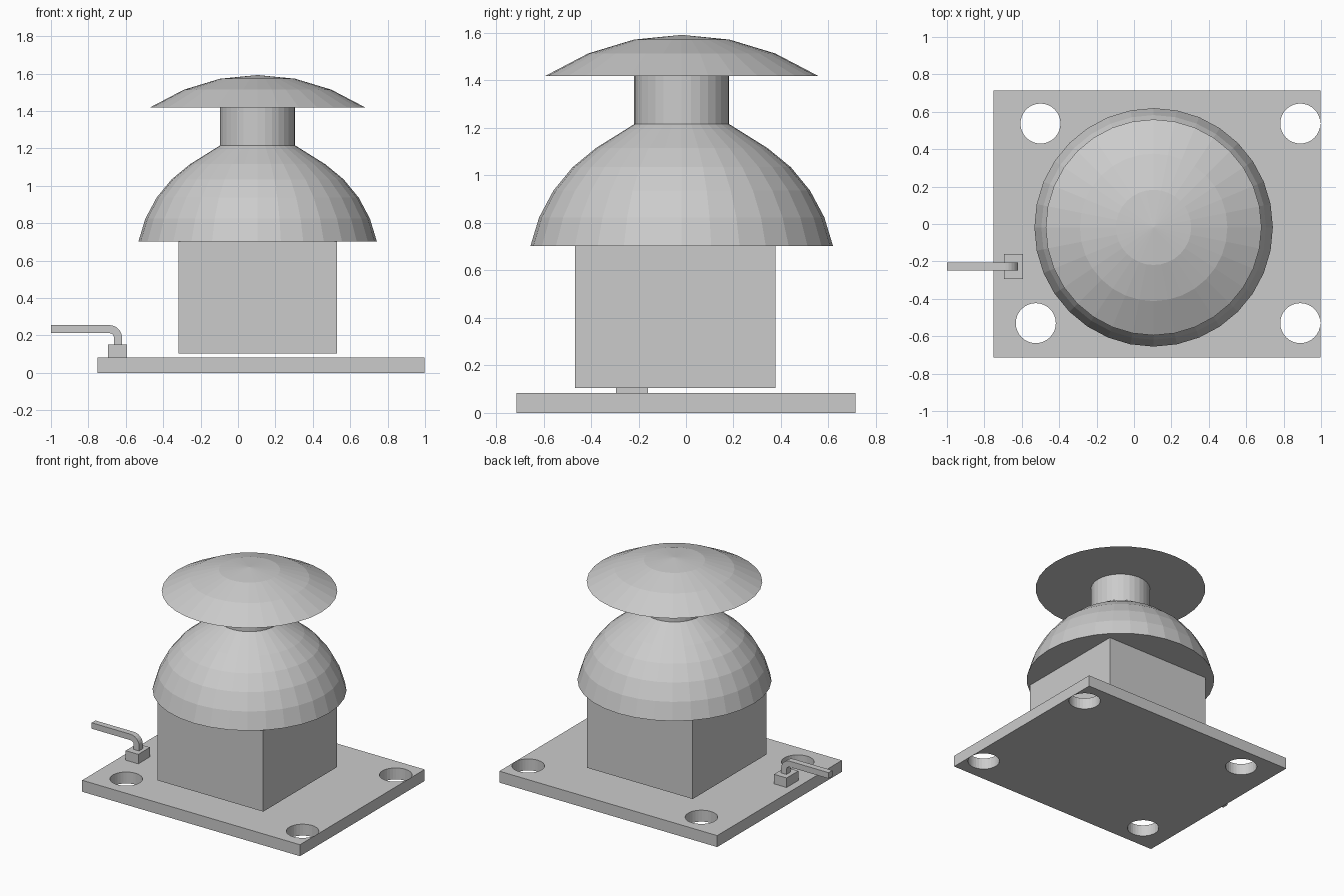
import bpy, bmesh, math
from mathutils import Vector

if "Cube" in bpy.data.objects:
    bpy.data.objects.remove(bpy.data.objects["Cube"])

grey = bpy.data.materials.new("light grey")
grey.diffuse_color = (0.6, 0.6, 0.6, 1)
grey.use_nodes = True
grey.node_tree.nodes["Principled BSDF"].inputs["Base Color"].default_value = grey.diffuse_color
CX, CY = 0.105, -0.018          # axis of the round parts


def add(name, bm, material=True):
    bmesh.ops.recalc_face_normals(bm, faces=bm.faces)
    mesh = bpy.data.meshes.new(name)
    bm.to_mesh(mesh)
    bm.free()
    obj = bpy.data.objects.new(name, mesh)
    bpy.context.collection.objects.link(obj)
    mesh.materials.append(grey)
    return obj


def box(name, lo, hi):
    bm = bmesh.new()
    bmesh.ops.create_cube(bm, size=1)
    for v in bm.verts:
        v.co = Vector(lo[i] + (v.co[i] + 0.5) * (hi[i] - lo[i]) for i in range(3))
    return add(name, bm)


def lathe(name, profile, x, y, n=32):
    """Spin (radius, z) points into a closed solid."""
    bm = bmesh.new()
    rings = []
    for r, z in profile:
        if r == 0:
            rings.append([bm.verts.new((x, y, z))] * n)
        else:
            rings.append([bm.verts.new((x + r * math.cos(math.tau * i / n),
                                        y + r * math.sin(math.tau * i / n), z)) for i in range(n)])
    for a, b in zip(rings, rings[1:]):
        for i in range(n):
            j = (i + 1) % n
            bm.faces.new(list(dict.fromkeys((a[i], a[j], b[j], b[i]))))
    for ring in (rings[0], rings[-1]):
        if ring[0] is not ring[1]:
            bm.faces.new(ring)
    return add(name, bm)


def arc(radius, zc, steps):
    return [(radius * math.cos(math.radians(11.25 * k)),
             zc + radius * math.sin(math.radians(11.25 * k))) for k in steps]


# Base plate with four bolt holes
plate = box("base_plate", (-0.75, -0.714, 0), (0.997, 0.714, 0.083))
for x, y in ((-0.5, 0.537), (0.889, 0.537), (0.889, -0.53), (-0.525, -0.53)):
    cutter = lathe("hole_cutter", [(0.107, -0.1), (0.107, 0.2)], x, y)
    mod = plate.modifiers.new("hole", 'BOOLEAN')
    mod.operation, mod.solver, mod.object = 'DIFFERENCE', 'EXACT', cutter
    cutter.hide_render = True
    cutter.hide_set(True)

# Square body, slightly above the plate
box("body_block", (-0.318, -0.468, 0.104), (0.53, 0.377, 0.703))

# Dome, neck and shallow cap
lathe("dome", arc(0.65, 0.575, range(1, 6)) + [(0.2, 1.216)], CX, CY)
lathe("neck", [(0.2, 1.216), (0.2, 1.42)], CX, CY)
lathe("cap", [(0.577, 1.418)] + arc(1.03, 0.562, (6, 7)) + [(0, 1.592)], CX, CY)

# Lever socket
box("lever_socket", (-0.695, -0.294, 0.083), (-0.594, -0.16, 0.152))

# Bent lever of square bar: side outline with rounded elbow, extruded in y
def elbow(r, angles):
    return [(-0.688 + r * math.cos(math.radians(a)), 0.187 + r * math.sin(math.radians(a)))
            for a in angles]

outline = ([(-0.62, 0.15)] + elbow(0.068, range(0, 91, 15)) + [(-1.0, 0.255), (-1.0, 0.212)]
           + elbow(0.025, range(90, -1, -15)) + [(-0.663, 0.15)])
bm = bmesh.new()
face = bm.faces.new([bm.verts.new((x, -0.248, z)) for x, z in outline])
out = bmesh.ops.extrude_face_region(bm, geom=[face])
bmesh.ops.translate(bm, vec=(0, 0.043, 0),
                    verts=[g for g in out["geom"] if isinstance(g, bmesh.types.BMVert)])
add("lever", bm)
